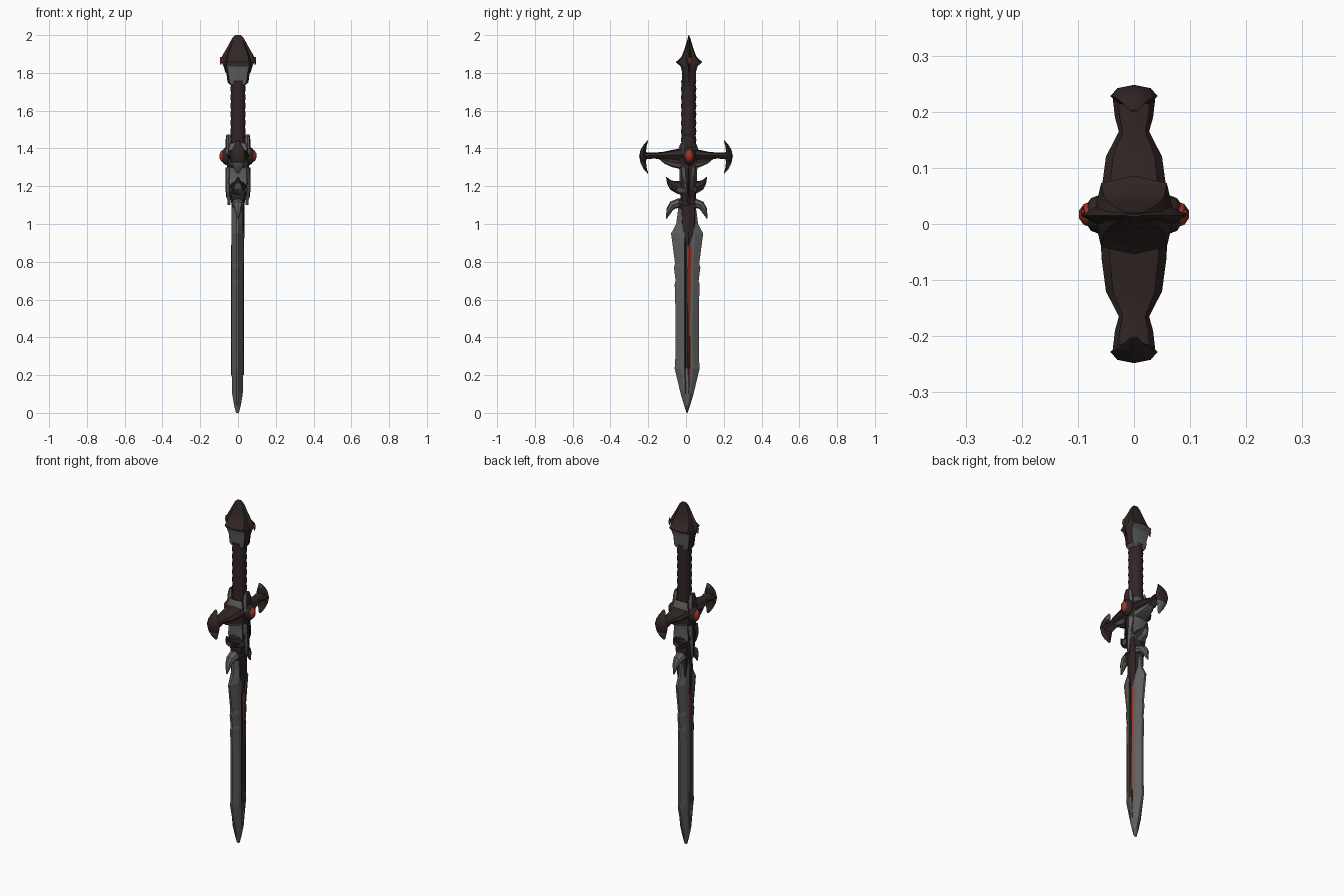
import bpy, bmesh, math
from mathutils import Vector


def material(name, rgb):
    m = bpy.data.materials.new(name)
    m.diffuse_color = (*rgb, 1)
    return m


MATS = [material("dark_brown", (0.030, 0.019, 0.018)),
        material("steel_grey", (0.115, 0.115, 0.112)),
        material("blood_red", (0.33, 0.035, 0.022)),
        material("near_black", (0.012, 0.010, 0.010))]
BROWN, GREY, RED, BLACK = range(4)
CY = 0.012   # the blade, grip and pommel sit slightly off centre


def finish(name, bm, rule, smooth=35):
    bmesh.ops.recalc_face_normals(bm, faces=bm.faces[:])
    bm.normal_update()
    for f in bm.faces:
        f.material_index = rule(f.calc_center_median(), f.normal) if callable(rule) else rule
    me = bpy.data.meshes.new(name)
    bm.to_mesh(me)
    bm.free()
    for m in MATS:
        me.materials.append(m)
    ob = bpy.data.objects.new(name, me)
    bpy.context.collection.objects.link(ob)
    if smooth:
        bpy.ops.object.select_all(action='DESELECT')
        ob.select_set(True)
        bpy.context.view_layer.objects.active = ob
        bpy.ops.object.shade_smooth_by_angle(angle=math.radians(smooth))
    return ob


def skin(bm, rings):
    vs = [[bm.verts.new(p) for p in r] for r in rings]
    n = len(vs[0])
    for a, b in zip(vs, vs[1:]):
        for i in range(n):
            bm.faces.new((a[i], a[(i + 1) % n], b[(i + 1) % n], b[i]))
    bm.faces.new(vs[0])
    bm.faces.new(vs[-1])


def sweep(name, pts, rule, n=8, power=1.0, x=0.0, smooth=35):
    """Skin along (y, z, half width in the yz plane, half thickness in x)."""
    bm = bmesh.new()
    rings = []
    for i, (y, z, w, t) in enumerate(pts):
        a, b = pts[max(i - 1, 0)], pts[min(i + 1, len(pts) - 1)]
        d = Vector((b[0] - a[0], b[1] - a[1])).normalized()
        ring = []
        for k in range(n):
            ang = 2 * math.pi * k / n
            c, s = math.cos(ang), math.sin(ang)
            c = math.copysign(abs(c) ** power, c) if abs(c) > 1e-6 else 0
            s = math.copysign(abs(s) ** power, s) if abs(s) > 1e-6 else 0
            ring.append((x + t * s, y - d.y * w * c, z + d.x * w * c))
        rings.append(ring)
    skin(bm, rings)
    return finish(name, bm, rule, smooth)


def upright(name, prof, rule, cy=CY, **kw):
    return sweep(name, [(cy, z, w, t) for z, w, t in prof], rule, **kw)


def pair(name, pts, rule, c=0.0, **kw):
    for side, s in (("right", 1), ("left", -1)):
        sweep(f"{name}_{side}", [(c + s * y, z, w, t) for y, z, w, t in pts], rule, **kw)


def under(limit):
    return lambda c, n: GREY if n.z < limit else BROWN


# Blade: bevelled section with a sunken fuller on both faces
rings = []
for z, hy, t in [(0.0, 0.003, 0.008), (0.04, 0.016, 0.018), (0.10, 0.034, 0.028),
                 (0.235, 0.066, 0.031), (0.30, 0.062, 0.031), (0.55, 0.062, 0.031),
                 (0.68, 0.066, 0.031), (0.70, 0.061, 0.031), (0.77, 0.070, 0.031),
                 (0.79, 0.064, 0.031), (0.95, 0.085, 0.031), (1.00, 0.058, 0.031),
                 (1.10, 0.045, 0.031)]:
    f = 0.0 if z < 0.2 else 0.012
    g = min(0.014, hy * 0.3)
    q = [(0.006 * min(1, t / 0.03), hy), (t * 0.85, hy * 0.5), (t, g), (t - f, g * 0.6)]
    half = q + [(a, -b) for a, b in reversed(q)]
    loop = half + [(-a, -b) for a, b in half]
    rings.append([(a - 0.003, b + 0.006, z) for a, b in loop])
bm = bmesh.new()
skin(bm, rings)
finish("blade", bm, lambda c, n: BROWN if abs(c.y - 0.006) < 0.0135 and c.z > 0.24
       else GREY, smooth=0)

# Red inlays in the fullers
for tag, s, k in (("right", 1, 1.0), ("left", -1, 0.6)):
    sweep(f"red_inlay_{tag}", [(0.013, 0.20, 0.002 * k, 0.004), (0.014, 0.32, 0.006 * k, 0.004),
          (0.015, 0.70, 0.009 * k, 0.004), (0.017, 0.84, 0.015 * k, 0.005),
          (0.018, 0.89, 0.010 * k, 0.005)], RED, n=4, x=s * 0.030 - 0.003, smooth=0)

# Dark collar running from the guard down onto the blade
upright("blade_collar", [(0.83, 0.004, 0.028), (0.92, 0.022, 0.033), (0.97, 0.038, 0.034),
        (1.05, 0.042, 0.034), (1.12, 0.040, 0.036), (1.16, 0.042, 0.048),
        (1.20, 0.048, 0.052), (1.22, 0.046, 0.060), (1.28, 0.046, 0.056),
        (1.33, 0.055, 0.062), (1.40, 0.052, 0.062), (1.43, 0.040, 0.050)],
        lambda c, n: GREY if n.z < -0.35 or (abs(n.y) > 0.8 and c.z > 1.2) else BROWN,
        power=0.7, smooth=25)

for tag, s in (("right", 1), ("left", -1)):
    # Pointed cheek plates below the gems, with a dark groove
    upright(f"cheek_plate_{tag}", [(1.10, 0.003, 0.008), (1.18, 0.016, 0.014),
            (1.25, 0.028, 0.014), (1.30, 0.034, 0.014)],
            lambda c, n: GREY if abs(n.y) > 0.3 or n.z < -0.3 else BROWN,
            x=s * 0.048, n=6, smooth=0)
    upright(f"cheek_groove_{tag}", [(1.14, 0.002, 0.003), (1.22, 0.006, 0.004),
            (1.30, 0.007, 0.004)], BLACK, x=s * 0.0615, n=4, smooth=0)
    # Langets rising along the grip
    upright(f"langet_{tag}", [(1.36, 0.036, 0.020), (1.42, 0.032, 0.018),
            (1.45, 0.028, 0.016), (1.475, 0.018, 0.012)],
            lambda c, n: GREY if abs(n.y) > 0.75 else BROWN, x=s * 0.049, smooth=25)
    # Gem in its setting
    for nm, x, r, mat in (("gem_setting", 0.058, (0.032, 0.036, 0.050), BROWN),
                          ("gem", 0.076, (0.023, 0.023, 0.034), RED)):
        bm = bmesh.new()
        bmesh.ops.create_icosphere(bm, subdivisions=2, radius=1)
        for v in bm.verts:
            v.co = Vector((s * x + v.co.x * r[0], 0.017 + v.co.y * r[1], 1.36 + v.co.z * r[2]))
        finish(f"{nm}_{tag}", bm, mat)

# Crossguard arms, brackets below them and crescent ends
pair("guard_arm", [(0.0, 1.365, 0.036, 0.060), (0.06, 1.365, 0.030, 0.058),
     (0.12, 1.362, 0.020, 0.050), (0.165, 1.362, 0.016, 0.027),
     (0.19, 1.362, 0.017, 0.034), (0.225, 1.36, 0.018, 0.038)], under(-0.6), power=0.85)
pair("guard_bracket", [(0.0, 1.315, 0.030, 0.052), (0.07, 1.325, 0.024, 0.048),
     (0.11, 1.335, 0.016, 0.036), (0.14, 1.347, 0.005, 0.020)], under(-0.3), power=0.8, smooth=25)
pair("guard_crescent", [(0.202, 1.442, 0.002, 0.006), (0.217, 1.415, 0.009, 0.022),
     (0.226, 1.39, 0.015, 0.034), (0.228, 1.36, 0.020, 0.042), (0.226, 1.325, 0.015, 0.034),
     (0.217, 1.295, 0.009, 0.022), (0.202, 1.268, 0.002, 0.006)], under(-0.25))

# Upswept and downswept barbs
pair("upper_barb", [(0.0, 1.185, 0.040, 0.052), (0.045, 1.195, 0.034, 0.044),
     (0.075, 1.205, 0.026, 0.030), (0.092, 1.222, 0.014, 0.018),
     (0.107, 1.248, 0.002, 0.004)], under(-0.35), c=0.003, smooth=25)
pair("lower_barb", [(0.0, 1.10, 0.036, 0.036), (0.045, 1.11, 0.026, 0.032),
     (0.075, 1.10, 0.022, 0.026), (0.092, 1.075, 0.017, 0.018),
     (0.108, 1.028, 0.002, 0.004)],
     lambda c, n: GREY if abs(c.y - 0.005) > 0.06 or n.z < -0.4 else BROWN, c=0.004, smooth=25)

# Grip with wrapped ridges
upright("grip", [(1.40 + 0.0225 * i, 0.041 - 0.004 * (i % 2), 0.041 - 0.004 * (i % 2))
        for i in range(17)], BROWN, n=12, cy=0.014)

# Pommel: square spiked block, thin crest and a small red inlay each side
upright("pommel", [(1.735, 0.030, 0.040), (1.75, 0.036, 0.055), (1.80, 0.036, 0.062),
        (1.835, 0.045, 0.072), (1.857, 0.070, 0.072), (1.885, 0.040, 0.066),
        (1.92, 0.026, 0.054), (1.96, 0.014, 0.036), (1.99, 0.005, 0.020)],
        lambda c, n: GREY if n.z < -0.3 or (c.z < 1.84 and abs(n.y) > 0.85) else BROWN,
        cy=0.016, power=0.6, smooth=30)
upright("pommel_crest", [(1.80, 0.010, 0.066), (1.84, 0.018, 0.078), (1.868, 0.022, 0.095),
        (1.90, 0.017, 0.078), (1.93, 0.013, 0.060), (1.96, 0.010, 0.044),
        (1.985, 0.006, 0.030), (2.0, 0.002, 0.014)], under(-0.3), cy=0.015)
for tag, s in (("right", 1), ("left", -1)):
    upright(f"pommel_inlay_{tag}", [(1.845, 0.003, 0.004), (1.868, 0.011, 0.004),
            (1.885, 0.003, 0.004)], RED, cy=0.022, n=4, x=s * 0.091, smooth=0)
